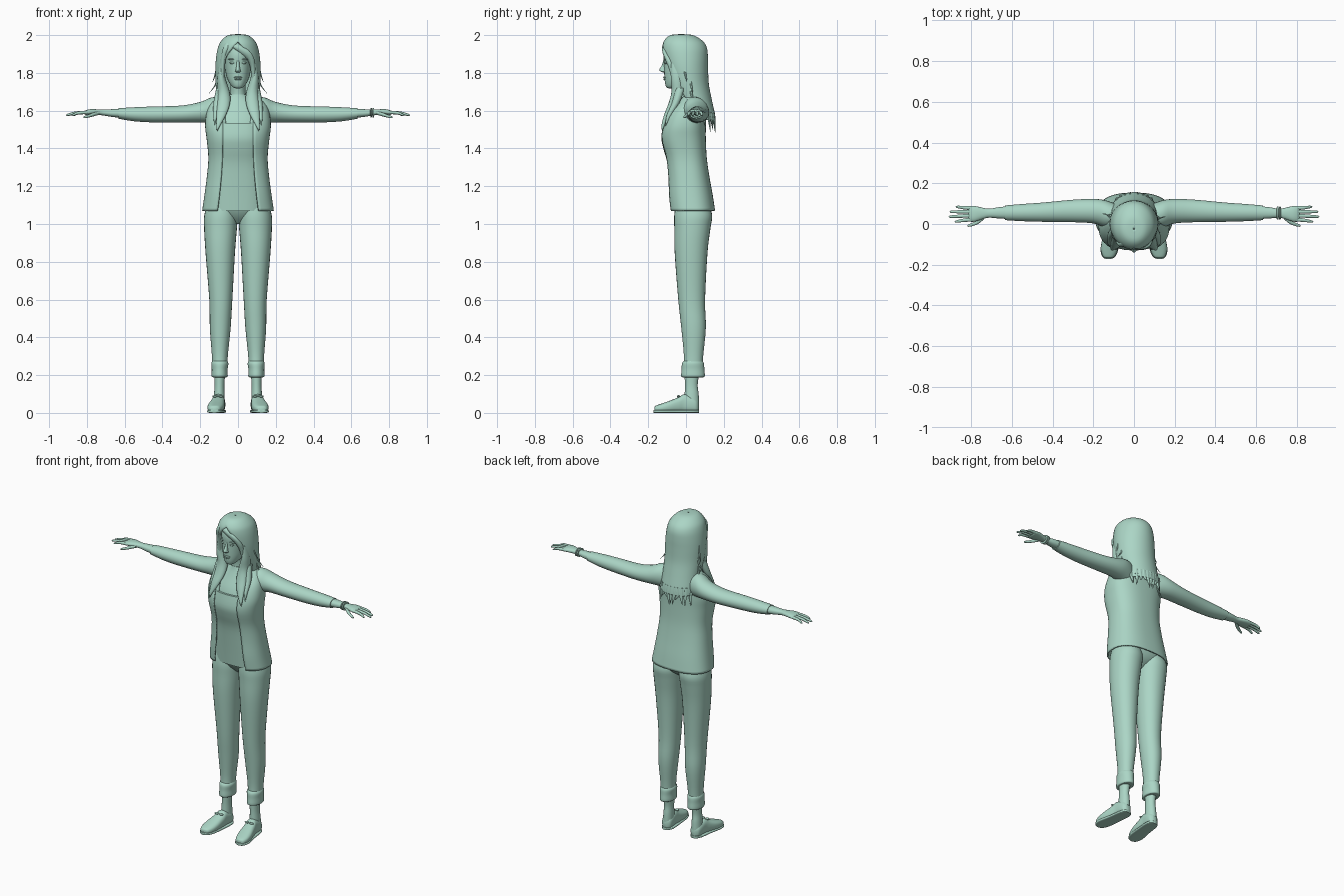
import bpy, bmesh, math, random
from mathutils import Vector

random.seed(4)
mat = bpy.data.materials.new("pale green")
mat.diffuse_color = (0.41, 0.67, 0.565, 1)


def spline(rows, k):
    """Catmull-Rom through rows of numbers."""
    out = []
    for i in range(len(rows) - 1):
        a, b, c, d = (rows[max(0, min(len(rows) - 1, i + j))] for j in (-1, 0, 1, 2))
        for s in range(k):
            t = s / k
            out.append([q + .5 * t * (r - p + t * (2 * p - 5 * q + 4 * r - w + t * (3 * (q - r) + w - p)))
                        for p, q, r, w in zip(a, b, c, d)])
    return out + [list(rows[-1])]


def finish(bm, name, mirror):
    bmesh.ops.remove_doubles(bm, verts=bm.verts, dist=1e-5)
    bmesh.ops.recalc_face_normals(bm, faces=bm.faces)
    me = bpy.data.meshes.new(name)
    bm.to_mesh(me)
    bm.free()
    me.materials.append(mat)
    ob = bpy.data.objects.new(name, me)
    bpy.context.collection.objects.link(ob)
    bpy.ops.object.select_all(action='DESELECT')
    ob.select_set(True)
    bpy.context.view_layer.objects.active = ob
    bpy.ops.object.shade_smooth_by_angle(angle=math.radians(50))
    if mirror:
        ob.modifiers.new("Mirror", 'MIRROR')
    return ob


def loft(name, rows, axis='z', n=28, p=2.0, k=4, mirror=False, thick=0):
    """Rows: position on axis, two centres, two radii, optional front opening half-width."""
    bm = bmesh.new()
    rings = []
    is_open = len(rows[0]) > 5
    for r in spline(rows, k):
        h, a, b, ra, rb = r[:5]
        ra, rb = max(ra, .0005), max(rb, .0005)
        t0 = math.asin(min(1, max(0, r[5] / ra)) ** (p / 2)) if is_open else 0
        ring = []
        for i in range(n + 1 if is_open else n):
            t = t0 + (2 * math.pi - 2 * t0) * i / n
            s, c = math.sin(t), -math.cos(t)
            u = a + ra * math.copysign(abs(s) ** (2 / p), s)
            v = b + rb * math.copysign(abs(c) ** (2 / p), c)
            co = {'z': (u, v, h), 'x': (h, u, v), 'y': (u, h, v)}[axis]
            ring.append(bm.verts.new(co))
        rings.append(ring)
    for q, r in zip(rings, rings[1:]):
        for i in range(n):
            j = i + 1 if is_open else (i + 1) % n
            bm.faces.new((q[i], q[j], r[j], r[i]))
    if not is_open:
        bm.faces.new(rings[0])
        bm.faces.new(rings[-1])
    ob = finish(bm, name, mirror)
    if thick:
        m = ob.modifiers.new("Thickness", 'SOLIDIFY')
        m.thickness, m.offset = thick, 0
    return ob


def ball(name, loc, size, mirror=False):
    bm = bmesh.new()
    bmesh.ops.create_uvsphere(bm, u_segments=16, v_segments=10, radius=1)
    for v in bm.verts:
        v.co = Vector(loc) + Vector([c * s for c, s in zip(v.co, size)])
    return finish(bm, name, mirror)


# Trousers, cuffs, ankles
loft("trouser_leg", [(1.13, .085, .03, .07, .08), (1.05, .09, .038, .088, .1), (.98, .0925, .034, .087, .096),
                     (.85, .094, .027, .078, .087), (.6, .091, .03, .061, .071), (.45, .094, .04, .055, .065),
                     (.3, .096, .04, .042, .051), (.21, .096, .036, .04, .052)], mirror=True, p=2.1)
loft("hips", [(1.0, 0, .03, .03, .03), (1.04, 0, .036, .11, .075), (1.09, 0, .034, .165, .1),
              (1.15, 0, .03, .163, .1)], p=2.3)
loft("trouser_cuff", [(.19, .097, .037, .03, .045), (.192, .097, .037, .042, .062), (.23, .097, .037, .042, .06),
                      (.262, .096, .037, .045, .058), (.278, .096, .038, .038, .047)], mirror=True)
loft("ankle", [(.05, .1, .03, .03, .04), (.1, .099, .03, .028, .037), (.15, .098, .028, .026, .034),
               (.22, .097, .032, .03, .04)], mirror=True)

# Shoes
loft("shoe", [(-.168, .125, .018, .012, .012), (-.16, .124, .02, .028, .018), (-.13, .121, .025, .04, .024),
              (-.09, .116, .032, .043, .031), (-.04, .108, .042, .038, .041), (-.01, .104, .05, .034, .049),
              (.03, .101, .044, .034, .043), (.055, .1, .037, .029, .036), (.068, .1, .032, .014, .025)],
     axis='y', p=2.6, mirror=True)
loft("shoe_sole", [(-.172, .125, .008, .012, .008), (-.16, .124, .008, .032, .008), (-.12, .12, .008, .044, .008),
                   (-.04, .108, .008, .041, .008), (.04, .1, .008, .037, .008), (.07, .1, .008, .016, .008)],
     axis='y', p=4, mirror=True)
for s in (-1, 1):
    ball("shoe_lace_bow", (.106 + s * .016, -.04, .088), (.014, .008, .006), True)

# Top and upper chest
loft("tank_top", [(1.07, 0, .025, .155, .095), (1.2, 0, .012, .148, .095), (1.32, 0, 0, .14, .098),
                  (1.4, 0, -.012, .146, .108), (1.46, 0, -.018, .15, .112), (1.535, 0, -.01, .145, .107)], p=2.4)
loft("chest", [(1.5, 0, -.005, .145, .11), (1.56, 0, .002, .14, .098), (1.62, 0, .015, .12, .08),
               (1.66, 0, .018, .075, .065), (1.685, 0, .012, .045, .052)], p=2.2)
loft("tank_strap", [(1.52, .075, -.1, .014, .012), (1.58, .08, -.08, .012, .012), (1.65, .085, -.02, .012, .014)],
     mirror=True, n=10)

# Open jacket with sleeves
loft("jacket", [(1.07, 0, .03, .186, .12, .108), (1.15, 0, .02, .174, .118, .098), (1.25, 0, .01, .161, .11, .088),
                (1.35, 0, -.002, .153, .108, .082), (1.45, 0, -.016, .162, .117, .08),
                (1.52, 0, -.012, .17, .112, .08), (1.59, 0, .003, .162, .096, .082),
                (1.64, 0, .025, .14, .074, .08), (1.675, 0, .035, .1, .056, .07), (1.69, 0, .035, .07, .045, .055)],
     p=2.5, n=48, thick=.008)
loft("sleeve", [(.08, .04, 1.6, .055, .073), (.14, .05, 1.602, .066, .068), (.2, .063, 1.592, .06, .054),
                (.3, .064, 1.582, .055, .045), (.45, .058, 1.58, .047, .042), (.55, .056, 1.581, .042, .037),
                (.632, .055, 1.585, .036, .028)], axis='x', mirror=True)

# Arms and hands
loft("forearm", [(.6, .056, 1.586, .032, .024), (.66, .055, 1.587, .028, .021), (.71, .053, 1.59, .022, .016),
                 (.74, .052, 1.592, .027, .015), (.78, .05, 1.593, .038, .015), (.805, .05, 1.59, .038, .012),
                 (.815, .05, 1.588, .03, .006)], axis='x', p=2.2, mirror=True)
for y0, y1, tip in ((.02, .012, .88), (.04, .036, .91), (.06, .06, .905), (.079, .084, .875)):
    loft("finger", [(.785, y0, 1.592, .009, .009), (.82, y0, 1.59, .0095, .009),
                    ((.82 + tip) / 2, (y0 + y1) / 2, 1.587, .008, .008), (tip - .008, y1, 1.578, .006, .006),
                    (tip, y1, 1.576, .001, .001)], axis='x', n=10, mirror=True)
loft("thumb", [(.735, .035, 1.588, .012, .01), (.765, .012, 1.58, .012, .01), (.79, -.001, 1.572, .009, .008),
               (.812, -.008, 1.566, .006, .006), (.818, -.009, 1.565, .001, .001)], axis='x', n=10, mirror=True)
for x in (.7, .712):
    loft("bracelet", [(x, .053, 1.59, .022, .016), (x + .001, .053, 1.59, .032, .025),
                      (x + .008, .053, 1.59, .032, .025), (x + .009, .053, 1.59, .022, .016)], axis='x', k=1)

# Head and face
loft("neck", [(1.64, 0, .015, .05, .055), (1.69, 0, .008, .041, .046), (1.73, 0, .005, .039, .048),
              (1.78, 0, .005, .04, .055)])
loft("head", [(1.718, 0, -.078, .012, .014), (1.725, 0, -.072, .028, .032), (1.745, 0, -.05, .045, .061),
              (1.775, 0, -.03, .059, .084), (1.81, 0, -.015, .067, .101), (1.85, 0, -.01, .072, .107),
              (1.9, 0, -.008, .076, .112), (1.95, 0, -.01, .066, .095), (1.98, 0, -.015, .035, .05)], p=2.1)
loft("nose", [(1.866, 0, -.112, .007, .008), (1.84, 0, -.117, .008, .011), (1.818, 0, -.122, .012, .019),
              (1.808, 0, -.118, .015, .017), (1.802, 0, -.112, .008, .008)], n=14)
ball("eye", (.03, -.106, 1.853), (.014, .008, .006), True)
ball("eyebrow", (.032, -.108, 1.872), (.02, .008, .004), True)
ball("upper_lip", (0, -.112, 1.776), (.022, .009, .005))
ball("lower_lip", (0, -.11, 1.767), (.018, .01, .006))

# Main hair shell, open around the face
loft("hair", [(1.999, 0, -.025, .003, .003, 0), (1.994, 0, -.023, .05, .058, 0), (1.965, 0, -.014, .085, .098, 0),
              (1.93, 0, -.008, .101, .113, .03), (1.88, 0, -.004, .11, .114, .065), (1.82, 0, .002, .114, .109, .08),
              (1.74, 0, .015, .112, .1, .088), (1.66, 0, .04, .108, .09, .1), (1.59, 0, .06, .108, .085, .107),
              (1.55, 0, .07, .105, .08, .105)], n=40, thick=.012)
# Swept fringe on either side of the parting
loft("fringe", [(1.975, -.03, -.088, .012, .012), (1.945, -.01, -.112, .03, .012), (1.91, .035, -.112, .032, .013),
                (1.87, .068, -.092, .02, .018), (1.82, .08, -.068, .014, .022), (1.75, .083, -.05, .012, .022)], n=14)
loft("fringe", [(1.97, -.045, -.085, .012, .012), (1.93, -.062, -.096, .018, .016), (1.87, -.078, -.076, .014, .022),
                (1.8, -.083, -.06, .012, .022), (1.74, -.083, -.05, .012, .022)], n=14)
# Long locks over the chest
loft("front_lock", [(1.85, .09, -.05, .01, .03), (1.77, .088, -.045, .022, .035), (1.7, .076, -.045, .032, .032),
                    (1.64, .076, -.07, .034, .022), (1.58, .088, -.1, .026, .015), (1.52, .105, -.122, .01, .008),
                    (1.49, .11, -.125, .001, .001)], n=16, mirror=True)
loft("front_lock", [(1.72, .095, -.03, .02, .025), (1.64, .11, -.055, .02, .02), (1.57, .12, -.092, .01, .012),
                    (1.52, .125, -.108, .001, .001)], n=12, mirror=True)
# Pointed tips across the back
for i in range(11):
    x = -.1 + .02 * i
    y = .07 + .08 * math.sqrt(max(0, 1 - (x / .107) ** 2))
    dx = random.uniform(-.015, .015)
    low = random.uniform(1.48, 1.53)
    loft("hair_tip", [(1.6, x, y - .006, .012, .007), (1.55, x, y, .012, .007),
                      (low, x + dx, y + .006, .001, .001)], n=8)
# Loose wisps at the sides
for s in (-1, 1):
    for z, out in ((1.86, .135), (1.8, .155), (1.74, .14)):
        y = random.uniform(-.02, .04)
        loft("hair_wisp", [(z, s * .108, y, .006, .008), (z - .06, s * .118, y + .01, .005, .006),
                           (z - .11, s * out, y + .02, .001, .001)], n=6)
